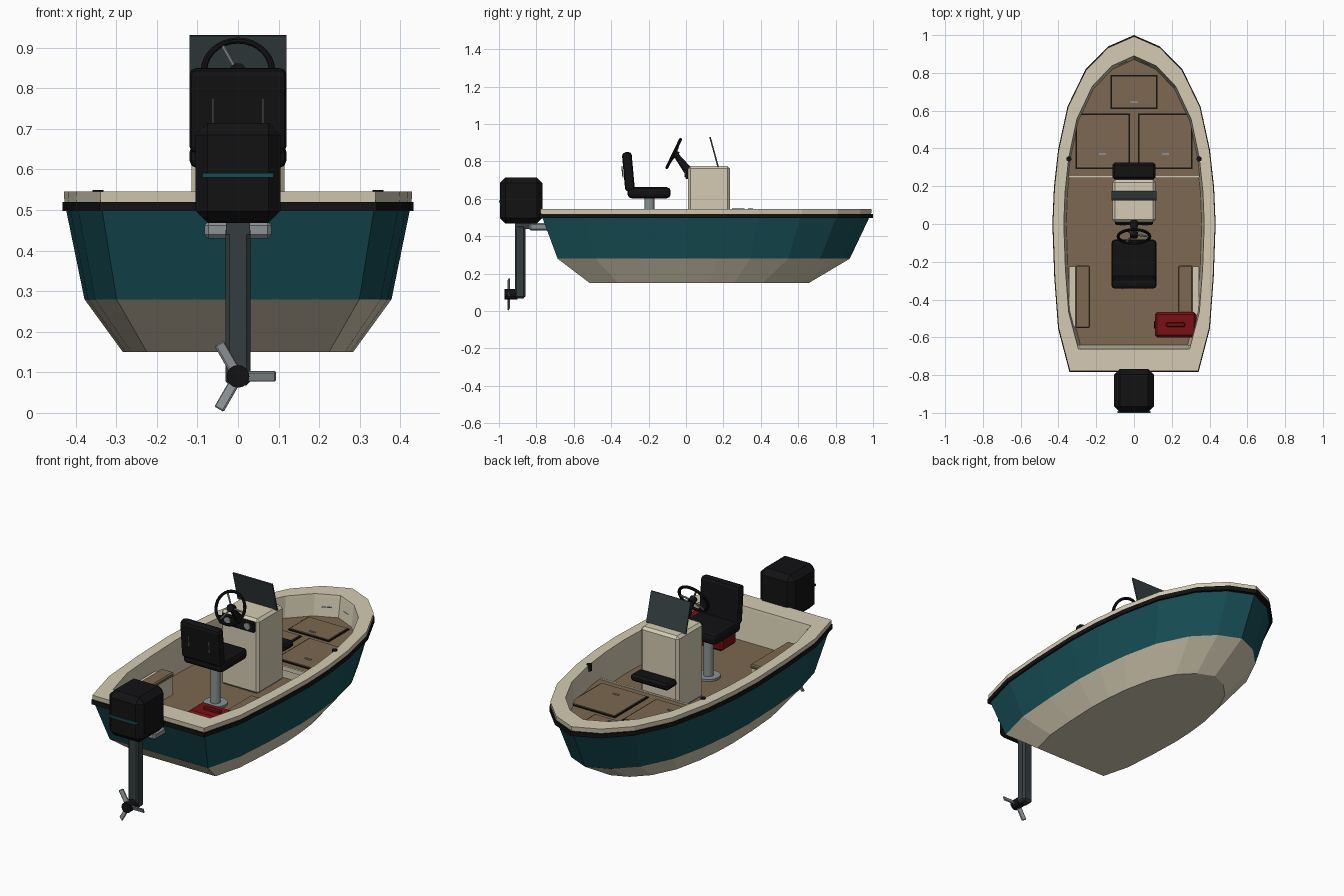
import bpy, bmesh, math
from mathutils import Vector, Matrix

if "Cube" in bpy.data.objects:
    bpy.data.objects.remove(bpy.data.objects["Cube"])


def mat(name, r, g, b):
    m = bpy.data.materials.new(name)
    m.diffuse_color = (r, g, b, 1)
    m.use_nodes = True
    m.node_tree.nodes["Principled BSDF"].inputs["Base Color"].default_value = m.diffuse_color
    return m


CREAM = mat("cream", .66, .60, .45)
TEAL = mat("teal", .008, .075, .09)
BLACK = mat("black", .006, .006, .007)
BROWN = mat("deck brown", .20, .14, .082)
STEEL = mat("steel", .26, .29, .30)
GUN = mat("gunmetal", .035, .048, .05)
RED = mat("red", .19, .005, .007)


def finish(name, bm, mats):
    bmesh.ops.recalc_face_normals(bm, faces=bm.faces)
    me = bpy.data.meshes.new(name)
    bm.to_mesh(me)
    bm.free()
    for m in mats:
        me.materials.append(m)
    ob = bpy.data.objects.new(name, me)
    bpy.context.collection.objects.link(ob)
    return ob


def box(name, m, x0, x1, y0, y1, z0, z1, bevel=0, tilt=0, seg=1):
    """Axis box, optionally bevelled and tilted about x through its centre."""
    bm = bmesh.new()
    bmesh.ops.create_cube(bm, size=1)
    bmesh.ops.scale(bm, vec=(x1 - x0, y1 - y0, z1 - z0), verts=bm.verts)
    if bevel:
        bmesh.ops.bevel(bm, geom=bm.edges[:], offset=bevel, segments=seg,
                        affect='EDGES', profile=.5)
    bmesh.ops.rotate(bm, cent=(0, 0, 0), matrix=Matrix.Rotation(tilt, 3, 'X'), verts=bm.verts)
    bmesh.ops.translate(bm, vec=((x0 + x1) / 2, (y0 + y1) / 2, (z0 + z1) / 2), verts=bm.verts)
    return finish(name, bm, [m])


def rod(name, m, a, b, r, r2=None, n=16):
    a, b = Vector(a), Vector(b)
    d = b - a
    bm = bmesh.new()
    bmesh.ops.create_cone(bm, cap_ends=True, segments=n, radius1=r,
                          radius2=r if r2 is None else r2, depth=d.length)
    rot = d.to_track_quat('Z', 'Y').to_matrix().to_4x4()
    bmesh.ops.transform(bm, matrix=Matrix.Translation((a + b) / 2) @ rot, verts=bm.verts)
    return finish(name, bm, [m])


# Half outline of the gunwale, stern to bow, mirrored to a closed loop
HALF = [(.34, -.78), (.40, -.55), (.42, -.28), (.43, 0), (.422, .19), (.40, .39),
        (.35, .62), (.255, .815), (.137, .935)]
LOOP = HALF + [(0, .995)] + [(-x, y) for x, y in reversed(HALF)]


def ring(z, k):
    return [(x * k, y * k, z) for x, y in LOOP]


def inner(z, d=0):
    """Inside outline with a wider shelf at the stern; d shrinks it."""
    return [(x * (.865 - d), y * ((.895 if y > 0 else .85) - d), z) for x, y in LOOP]


def loft(name, rings, mats, ids, closed=False, cap0=None, cap1=None, cut=None):
    bm = bmesh.new()
    rows = [[bm.verts.new(p) for p in r] for r in rings]
    n = len(LOOP)
    if closed:
        rows.append(rows[0])
    for a, b, i in zip(rows, rows[1:], ids):
        for k in range(n):
            q = (k + 1) % n
            bm.faces.new((a[k], a[q], b[q], b[k])).material_index = i
    for row, i in ((rows[0], cap0), (rows[-1], cap1)):
        if i is not None:
            bm.faces.new(row).material_index = i
    if cut is not None:
        r = bmesh.ops.bisect_plane(bm, geom=bm.verts[:] + bm.edges[:] + bm.faces[:],
                                   plane_co=(0, cut, 0), plane_no=(0, 1, 0), clear_inner=True)
        bmesh.ops.edgeloop_fill(bm, edges=[e for e in r['geom_cut'] if isinstance(e, bmesh.types.BMEdge)])
    return finish(name, bm, mats)


# Hull shell, rub rail, foredeck
FLOOR, DECK = .365, .43
loft("hull", [ring(.15, .66), ring(.28, .88), ring(.50, .985), ring(.52, .995), ring(.545, .998),
              inner(.545), inner(.53, .003), inner(FLOOR, .03)],
     [CREAM, TEAL, BROWN], [0, 1, 0, 0, 0, 0, 0], cap0=0, cap1=2)
loft("rub_rail", [ring(.497, .98), ring(.497, 1.005), ring(.52, 1.005), ring(.52, .985)],
     [BLACK], [0] * 4, closed=True)
loft("foredeck", [inner(FLOOR + .002, .026), inner(DECK, .016)], [CREAM, BROWN], [0],
     cap0=0, cap1=1, cut=.25)
box("deck_lip", CREAM, -.345, .345, .243, .255, DECK - .02, DECK + .004)


# Hatches: dark gasket, lid, latch
def hatch(name, x0, x1, y0, y1):
    box(name + "_gasket", BLACK, x0, x1, y0, y1, DECK - .002, DECK + .004)
    g = .008
    box(name + "_lid", BROWN, x0 + g, x1 - g, y0 + g, y1 - g, DECK, DECK + .009)
    c = (x0 + x1) / 2
    box(name + "_latch", STEEL, c - .018, c + .018, y0 + .03 + .045 * (y0 < .5),
        y0 + .04 + .045 * (y0 < .5), DECK + .005, DECK + .013)


hatch("bow_hatch", -.125, .125, .61, .79)
hatch("right_hatch", .022, .31, .29, .585)
hatch("left_hatch", -.31, -.022, .29, .585)

# Paired fittings and side benches
for s, side in ((1, "right"), (-1, "left")):
    def sx(a, b):
        return sorted((s * a, s * b))
    box(side + "_bench", CREAM, *sx(.237, .345), -.545, -.225, FLOOR, .465)
    box(side + "_bench_pad", BROWN, *sx(.233, .31), -.55, -.22, .465, .487, .006)
    rod(side + "_rod_holder", BLACK, (s * .345, .345, .515), (s * .345, .345, .549), .014)
    rod(side + "_bow_handle", STEEL, (s * .04, .868, .48), (s * .085, .848, .48), .008, n=8)
    box(side + "_stern_post", CREAM, *sx(.285, .305), -.69, -.64, FLOOR, .53)

# Console with dash, windshield and forward cushion
box("console", CREAM, -.115, .115, .01, .235, FLOOR, .775, .014)
box("dash_panel", BLACK, -.10, .10, -.004, .02, .705, .762, .006)
for i, x in enumerate((-.06, .06)):
    rod("gauge_%d" % i, STEEL, (x, -.009, .735), (x, .01, .735), .018)
box("windshield", GUN, -.12, .12, .146, .154, .768, .933, 0, math.atan2(.042, .155))
box("forward_cushion", BLACK, -.115, .115, .236, .325, .51, .548, .012)

# Steering wheel
C = Vector((0, -.066, .842))
ax = Vector((0, .155, -.075)).normalized()
up = Vector((0, .075, .155)).normalized()
bpy.ops.mesh.primitive_torus_add(location=C, major_radius=.084, minor_radius=.008,
                                 major_segments=28, minor_segments=8,
                                 rotation=ax.to_track_quat('Z', 'Y').to_euler())
wheel = bpy.context.object
wheel.name = "steering_wheel"
wheel.data.materials.append(BLACK)
bpy.ops.object.shade_smooth_by_angle()
hub = C + ax * .012
for i in range(3):
    t = math.radians(120 * i)
    p = C + (up * math.cos(t + .5) + Vector((1, 0, 0)) * -math.sin(t + .5)) * .082
    rod("wheel_spoke_%d" % i, STEEL, hub, p, .005, n=8)
rod("wheel_hub", BLACK, C - ax * .004, C + ax * .025, .02)
rod("steering_column", BLACK, hub, (0, .015, .745), .014, .024)

# Helm seat
rod("seat_pedestal", STEEL, (0, -.195, FLOOR), (0, -.195, .61), .026)
rod("pedestal_foot", STEEL, (0, -.195, FLOOR), (0, -.195, FLOOR + .012), .06)
box("seat_cushion", BLACK, -.12, .12, -.312, -.082, .603, .662, .02, 0, 2)
box("seat_back", BLACK, -.12, .12, -.334, -.282, .64, .85, .018, .09, 2)
for i, x in enumerate((-.062, .062)):
    rod("seat_back_trim_%d" % i, STEEL, (x, -.337, .715), (x, -.343, .775), .003, n=6)

# Fuel tank
box("fuel_tank", RED, .11, .33, -.60, -.467, FLOOR, .515, .012)
box("tank_handle", RED, .17, .27, -.545, -.522, .51, .53, .005)
rod("tank_cap", BLACK, (.105, -.533, .46), (.12, -.533, .46), .02)

# Outboard motor
box("motor_cowl", BLACK, -.105, .105, -.995, -.768, .468, .715, .03)
box("cowl_stripe", TEAL, -.088, .088, -1.0, -.99, .580, .591)
box("motor_bracket", STEEL, -.083, .083, -.84, -.735, .43, .472, .01)
box("motor_neck", GUN, -.03, .03, -.915, -.80, .44, .48)
box("motor_leg", GUN, -.031, .031, -.915, -.858, .068, .46, .01)
rod("propeller_hub", BLACK, (0, -.97, .09), (0, -.90, .09), .028)
for i in range(3):
    bm = bmesh.new()
    bmesh.ops.create_cube(bm, size=1)
    bmesh.ops.scale(bm, vec=(.075, .008, .027), verts=bm.verts)
    bmesh.ops.bevel(bm, geom=bm.edges[:], offset=.003, segments=1, affect='EDGES')
    R = (Matrix.Translation((0, -.948, .09)) @ Matrix.Rotation(math.radians(120 * i), 4, 'Y')
         @ Matrix.Translation((.056, 0, 0)) @ Matrix.Rotation(.35, 4, 'X'))
    bmesh.ops.transform(bm, matrix=R, verts=bm.verts)
    finish("propeller_blade_%d" % i, bm, [STEEL])
